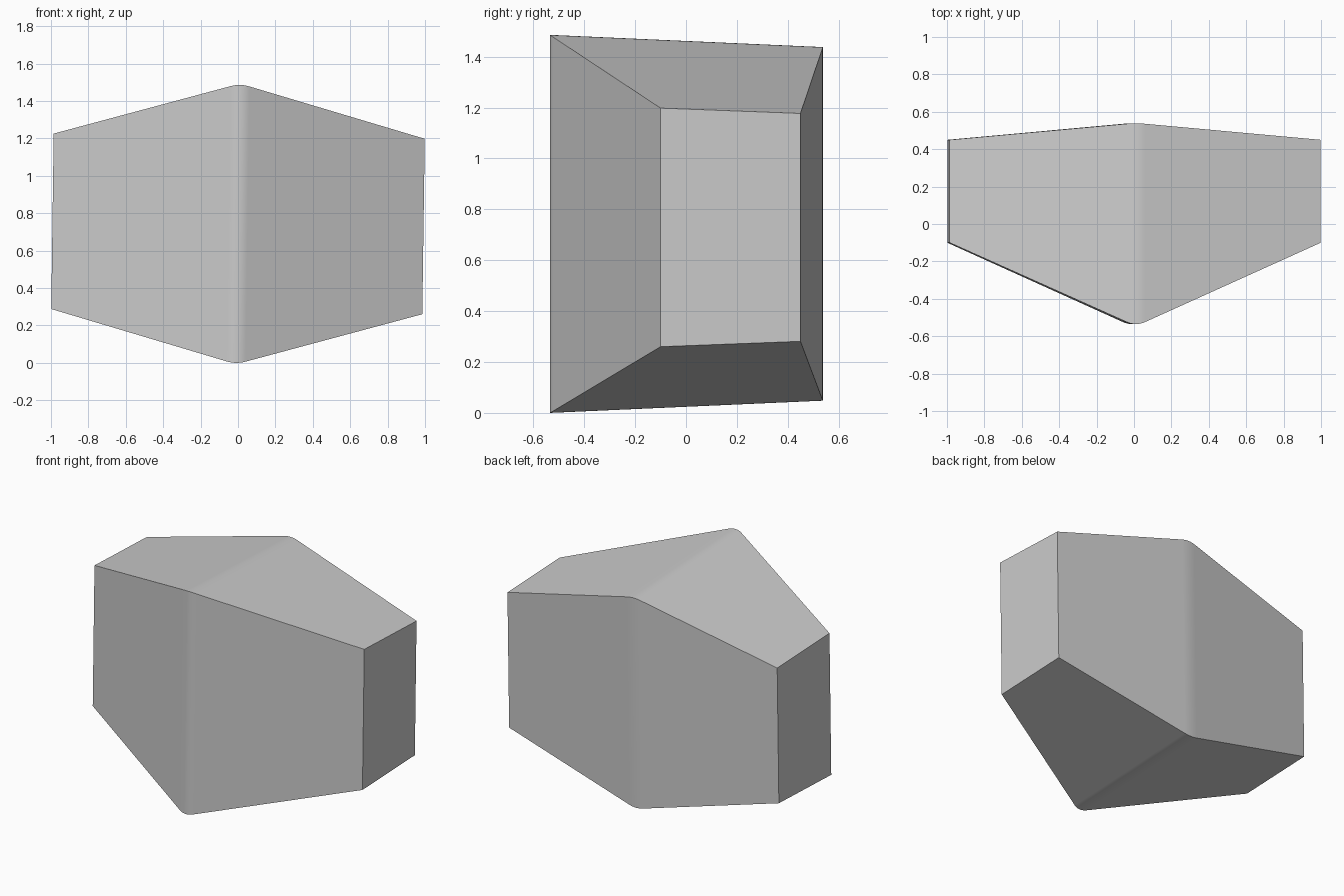
import bpy, bmesh, math
from mathutils import Matrix, Vector

if "Cube" in bpy.data.objects:
    bpy.data.objects.remove(bpy.data.objects["Cube"])

grey = bpy.data.materials.new("stone grey")
grey.use_nodes = True
colour = (0.6, 0.6, 0.6, 1)
grey.diffuse_color = colour
grey.node_tree.nodes["Principled BSDF"].inputs["Base Color"].default_value = colour

MID_Z, END_X, RIDGE, STEPS = 0.743, 0.992, 0.05, 4


def swell(x):
    """0 at the ends, 1 at the middle, straight outside the rounded ridge."""
    ax = abs(x)
    slope = 1 / (END_X - RIDGE / 2)
    if ax < RIDGE:
        return 1 - slope * ax * ax / (2 * RIDGE)
    return (END_X - ax) * slope


def section(x):
    """Four corners of the slightly tapered cross-section at x."""
    f = swell(x)
    mix = lambda a, b: a + (b - a) * f
    front_y, back_y = mix(-0.10, -0.535), mix(0.45, 0.538)
    front_h, back_h = mix(0.469, 0.743), mix(0.448, 0.695)
    return [Vector((x, y, z)) for y, z in
            ((front_y, -front_h), (back_y, -back_h), (back_y, back_h), (front_y, front_h))]


# Loft the block through its sections
xs = [-END_X] + [RIDGE * i / STEPS for i in range(-STEPS, STEPS + 1)] + [END_X]
bm = bmesh.new()
rings = [[bm.verts.new(p) for p in section(x)] for x in xs]
for a, b in zip(rings, rings[1:]):
    for i in range(4):
        j = (i + 1) % 4
        bm.faces.new((a[i], a[j], b[j], b[i]))
bm.faces.new(rings[0])
bm.faces.new(rings[-1])
bmesh.ops.recalc_face_normals(bm, faces=bm.faces)

# Slight lean towards one side
bm.transform(Matrix.Translation((0, 0, MID_Z)) @ Matrix.Rotation(math.radians(0.8), 4, "Y"))
mesh = bpy.data.meshes.new("faceted_block")
bm.to_mesh(mesh)
bm.free()
mesh.materials.append(grey)
block = bpy.data.objects.new("faceted_block", mesh)
bpy.context.collection.objects.link(block)

# Smooth ridges, sharp outer edges
bpy.ops.object.select_all(action="DESELECT")
block.select_set(True)
bpy.context.view_layer.objects.active = block
bpy.ops.object.shade_smooth_by_angle(angle=math.radians(30))
weighted = block.modifiers.new("weighted_normals", "WEIGHTED_NORMAL")
weighted.keep_sharp = True
